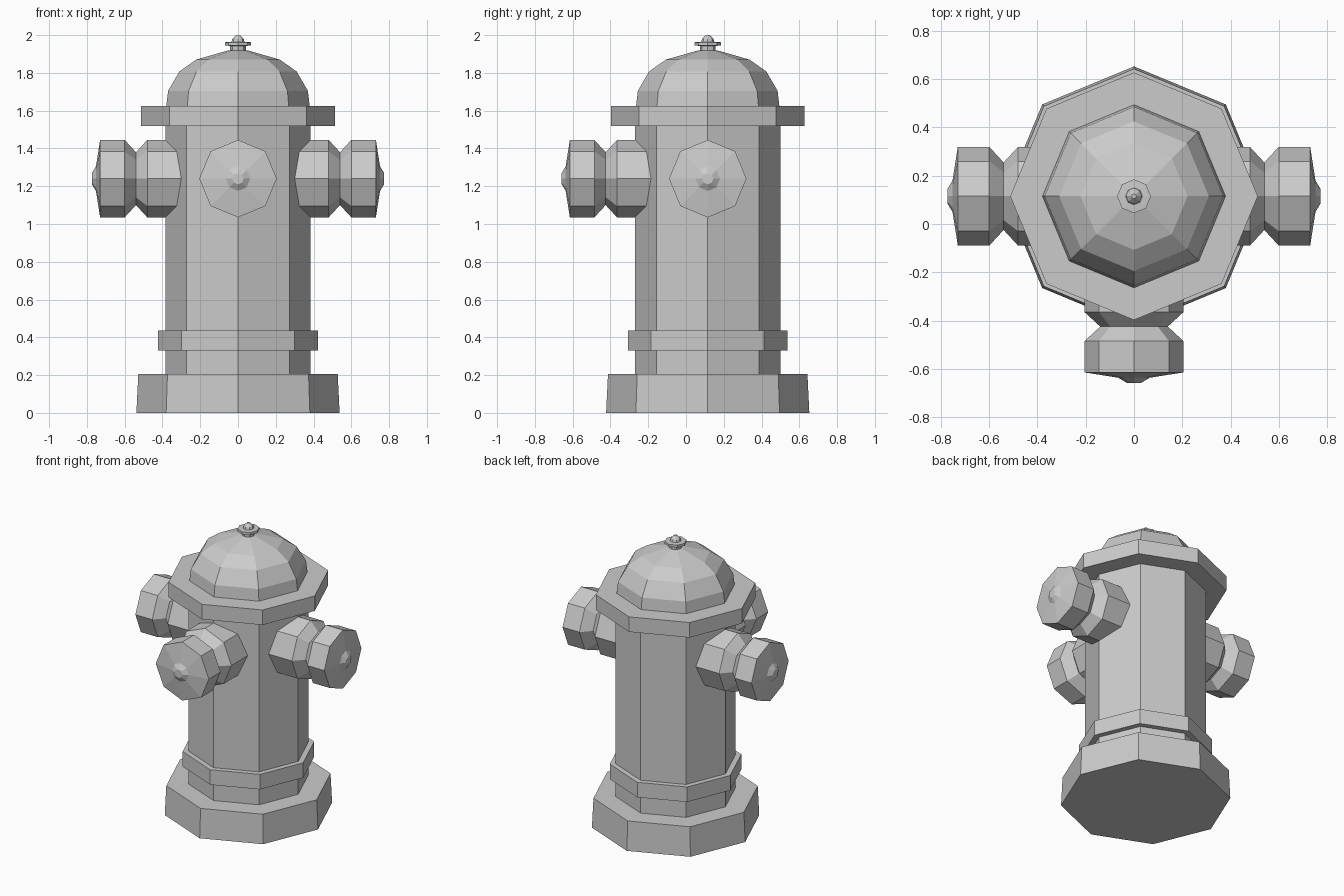
import bpy
import bmesh
from math import cos, sin, tau
from mathutils import Matrix

cube = bpy.data.objects.get("Cube")
if cube:
    bpy.data.objects.remove(cube, do_unlink=True)

SIDES = 8
CENTRE_Y = 0.115
NOZZLE_Z = 1.24

grey = bpy.data.materials.new("light_grey")
grey.use_nodes = True
grey.diffuse_color = (0.6, 0.6, 0.6, 1)
grey.node_tree.nodes["Principled BSDF"].inputs["Base Color"].default_value = (0.6, 0.6, 0.6, 1)


def lathe(name, profile, matrix):
    """Spin (radius, height) points into a closed, flat-shaded solid."""
    bm = bmesh.new()
    rings = []
    for r, z in profile:
        if r == 0:
            rings.append([bm.verts.new((0, 0, z))] * SIDES)
        else:
            rings.append([bm.verts.new((r * cos(tau * i / SIDES), r * sin(tau * i / SIDES), z))
                          for i in range(SIDES)])
    for low, high in zip(rings, rings[1:]):
        for i in range(SIDES):
            j = (i + 1) % SIDES
            corners = dict.fromkeys((low[i], low[j], high[j], high[i]))
            bm.faces.new(list(corners))
    for ring in (rings[0], rings[-1]):
        if ring[0] is not ring[1]:
            bm.faces.new(ring)
    bmesh.ops.recalc_face_normals(bm, faces=bm.faces)
    mesh = bpy.data.meshes.new(name)
    bm.to_mesh(mesh)
    bm.free()
    mesh.materials.append(grey)
    obj = bpy.data.objects.new(name, mesh)
    obj.matrix_world = matrix
    bpy.context.collection.objects.link(obj)
    return obj


# Upright parts share the barrel's axis
upright = Matrix.Translation((0, CENTRE_Y, 0))
lathe("base", [(0.538, 0), (0.528, 0.205)], upright)
lathe("barrel", [(0.385, 0.2), (0.385, 1.53)], upright)
lathe("lower_collar", [(0.423, 0.33), (0.423, 0.435)], upright)
lathe("brim", [(0.513, 1.52), (0.513, 1.625)], upright)
lathe("dome", [(0.38, 1.62), (0.37, 1.705), (0.31, 1.808),
               (0.222, 1.87), (0.055, 1.918)], upright)
lathe("finial", [(0.042, 1.91), (0.042, 1.943), (0.07, 1.945), (0.07, 1.962),
                 (0.035, 1.964), (0.03, 1.98), (0.01, 2.0)], upright)

# Three identical nozzles: flange, waist and domed cap
nozzle = [(0.205, 0.25), (0.205, 0.48), (0.14, 0.54), (0.205, 0.6),
          (0.205, 0.73), (0.065, 0.752), (0.03, 0.773)]
for name, turn in (("left_nozzle", 0), ("right_nozzle", tau / 2), ("front_nozzle", -tau / 4)):
    place = (Matrix.Translation((0, CENTRE_Y, NOZZLE_Z))
             @ Matrix.Rotation(turn, 4, "Z") @ Matrix.Rotation(tau / 4, 4, "Y"))
    lathe(name, nozzle, place)
